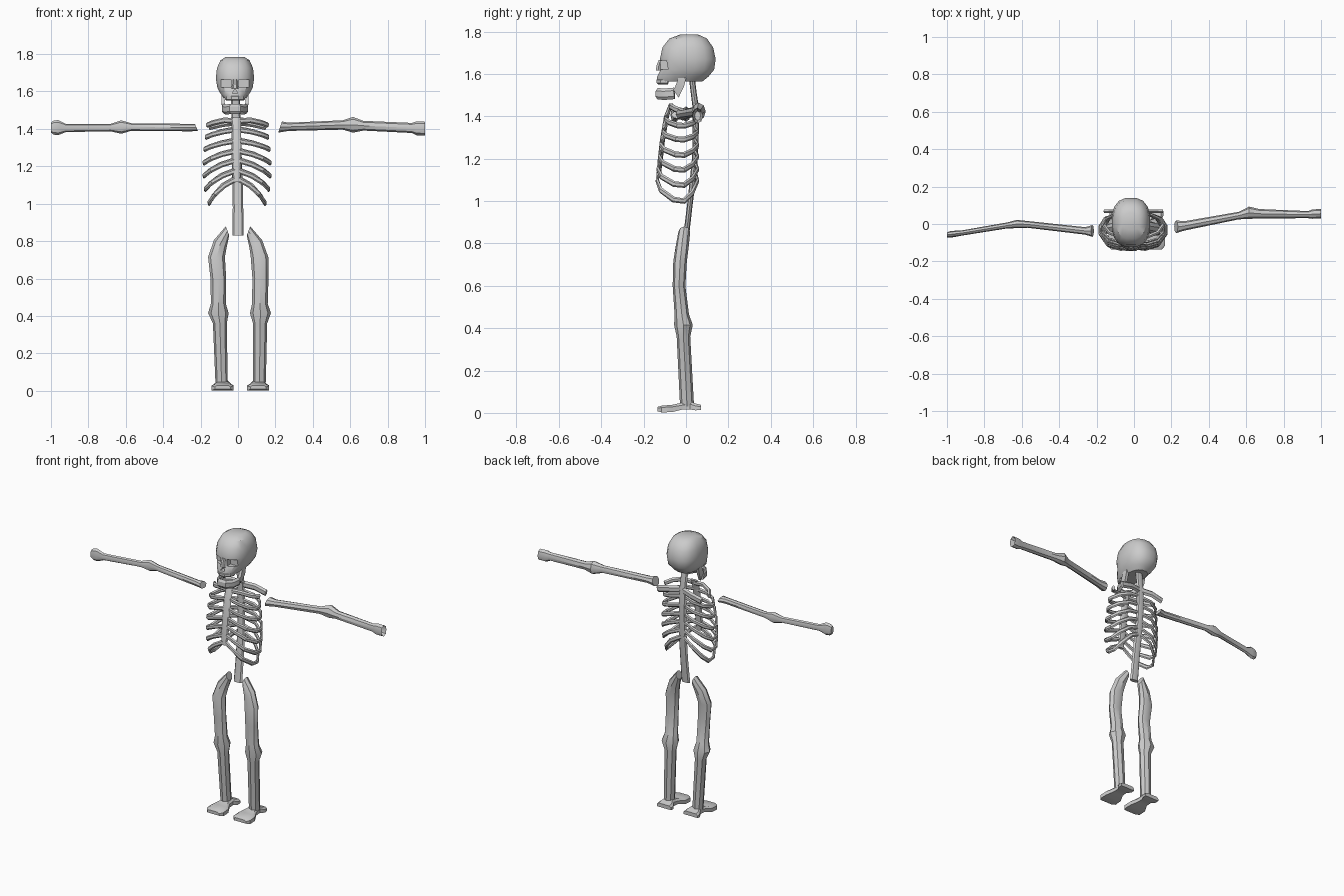
import bpy, bmesh
from math import sin, cos, pi, copysign
from mathutils import Vector


def loft(name, rings):
    """Skin a list of equal-length point rings and cap both ends."""
    bm = bmesh.new()
    rows = [[bm.verts.new(p) for p in r] for r in rings]
    n = len(rows[0])
    for a, b in zip(rows, rows[1:]):
        for i in range(n):
            j = (i + 1) % n
            bm.faces.new((a[i], a[j], b[j], b[i]))
    bm.faces.new(rows[0])
    bm.faces.new(rows[-1])
    bmesh.ops.recalc_face_normals(bm, faces=bm.faces)
    me = bpy.data.meshes.new(name)
    bm.to_mesh(me)
    bm.free()
    ob = bpy.data.objects.new(name, me)
    bpy.context.collection.objects.link(ob)
    return ob


def limb(name, stations, u, v, axis, n=8):
    """Stations: x, y, z, half u, half v, optional axial tilt."""
    u, v, axis = Vector(u), Vector(v), Vector(axis)
    rings = []
    for x, y, z, a, b, *t in stations:
        tilt = t[0] if t else 0
        rings.append([Vector((x, y, z)) + u * a * cos(2 * pi * i / n)
                      + v * b * sin(2 * pi * i / n)
                      + axis * tilt * cos(2 * pi * i / n) for i in range(n)])
    return loft(name, rings)


def sweep(name, pts, thick, high, n=6):
    """Flat bar following a path, kept upright."""
    pts = [Vector(p) for p in pts]
    rings = []
    for k, p in enumerate(pts):
        t = pts[min(k + 1, len(pts) - 1)] - pts[max(k - 1, 0)]
        side = t.cross(Vector((0, 0, 1))).normalized()
        up = side.cross(t).normalized()
        rings.append([p + side * thick * cos(2 * pi * (i + .5) / n)
                      + up * high * sin(2 * pi * (i + .5) / n) for i in range(n)])
    return loft(name, rings)


def box(name, lo, hi):
    rings = [[(lo[0], lo[1], z), (hi[0], lo[1], z), (hi[0], hi[1], z), (lo[0], hi[1], z)]
             for z in (lo[2], hi[2])]
    return loft(name, rings)


X, Y, Z = (1, 0, 0), (0, 1, 0), (0, 0, 1)
HX = -.016  # head centre line


# skull: height, half width, front, back
def oval(z, w, f, b, n=16, e=.8):
    c, h = (f + b) / 2, (b - f) / 2
    pts = []
    for i in range(n):
        cx, sy = cos(2 * pi * (i + .5) / n), sin(2 * pi * (i + .5) / n)
        pts.append((HX + w * copysign(abs(cx) ** e, cx), c + h * copysign(abs(sy) ** e, sy), z))
    return pts


skull = loft("skull", [oval(*r) for r in (
    (1.785, .05, -.03, .06), (1.767, .079, -.08, .1), (1.725, .098, -.113, .13),
    (1.67, .104, -.125, .142), (1.62, .096, -.122, .135),
    (1.587, .078, -.138, .108), (1.565, .06, -.138, .08))])

# eye sockets and nose opening
cutters = [box("eye_cutter", (HX + a, -.2, 1.62), (HX + b, -.085, 1.664))
           for a, b in ((-.075, -.022), (.022, .075))]
cutters.append(loft("nose_cutter", [[(HX - .016, y, 1.588), (HX + .016, y, 1.588), (HX, y, 1.616)]
                                    for y in (-.2, -.1)]))
for c in cutters:
    m = skull.modifiers.new("cut", "BOOLEAN")
    m.operation, m.object, m.solver = "DIFFERENCE", c, "EXACT"
    c.hide_render = True
    c.hide_set(True)

# nasal bone, upper teeth, jaw
limb("nasal_bone", [(HX, -.12, 1.665, .012, .01), (HX, -.128, 1.64, .012, .013),
                    (HX, -.132, 1.615, .018, .012)], X, Y, Z, 6)
sweep("upper_teeth", [(HX + x, y, 1.565) for x, y in
                      ((-.046, -.085), (-.038, -.115), (-.016, -.132),
                       (.016, -.132), (.038, -.115), (.046, -.085))], .01, .014)
jaw = [(.063, -.015, 1.59), (.064, -.03, 1.54), (.06, -.055, 1.508),
       (.05, -.1, 1.504), (.024, -.134, 1.506)]
half = [(.015, .02), (.014, .023), (.012, .026), (.012, .026), (.012, .026)]
for s, side in ((-1, "left"), (1, "right")):
    rings = [[(HX + s * (x - .009), y - h * .9, z - (.026 if k == 2 else 0)),
              (HX + s * (x + .009), y - h * .9, z - (.026 if k == 2 else 0)),
              (HX + s * (x + .009), y + h * .9, z), (HX + s * (x - .009), y + h * .9, z)]
             for k, ((x, y, z), (_, h)) in enumerate(zip(jaw[:2], half))]
    rings.append([(HX + s * (.06 + d), y, z) for d, y, z in
                  ((-.009, -.06, 1.525), (.007, -.06, 1.525), (.004, -.035, 1.488), (-.011, -.035, 1.488))])
    loft("jaw_branch_" + side, rings)
sweep("jaw", [(HX + s * x, y, z) for s, row in ((-1, jaw[2:]), (1, jaw[:1:-1])) for x, y, z in row],
      .012, .027)

# spine and breastbone
limb("spine", [(-.014, .028, 1.58, .025, .014), (-.012, .035, 1.52, .024, .014),
               (-.01, .046, 1.44, .025, .015), (-.008, .046, 1.3, .026, .014),
               (-.005, .042, 1.2, .027, .014), (-.002, .032, 1.1, .028, .014),
               (0, .018, .98, .028, .013), (0, 0, .83, .03, .014)], X, Y, Z)
limb("breastbone", [(-.01, -.07, 1.46, .027, .01), (-.009, -.092, 1.4, .026, .012),
                    (-.008, -.112, 1.28, .026, .012), (-.007, -.122, 1.19, .026, .012),
                    (-.006, -.13, 1.115, .02, .01)], X, Y, Z)

# ribs: centre z, outer z, front y, outer x
ribs = [(1.395, 1.355, -.09, .165), (1.335, 1.29, -.102, .172), (1.28, 1.217, -.112, .177),
        (1.23, 1.147, -.12, .177), (1.175, 1.075, -.126, .17), (1.13, 1.0, -.13, .15)]
for k, (zc, zo, yf, w) in enumerate(ribs):
    d = zc - zo
    for s, side in ((-1, "left"), (1, "right")):
        path = [(.01, yf, zc), (w * .45, yf - .006, zc - d * .25), (w * .78, yf + .01, zc - d * .6),
                (w, yf * .45, zo + d * .05), (w, -.01, zo), (w * .85, .03, zo + d * .3),
                (w * .5, .055, zc - d * .25), (.01, .042, zc + .005)]
        sweep(f"rib_{k + 1}_{side}", [(s * x - .005, y, z) for x, y, z in path], .008, .014)

# collar bones and shoulder blades
for s, side in ((-1, "left"), (1, "right")):
    sweep("collar_bone_" + side, [(s * x - .003, y, z) for x, y, z in
          ((.01, -.072, 1.442), (.07, -.07, 1.446), (.13, -.045, 1.432), (.16, -.005, 1.42))], .011, .015)
    sweep("shoulder_blade_" + side, [(s * x - .003, y, z) for x, y, z in
          ((.01, .048, 1.44), (.08, .068, 1.432), (.155, .068, 1.415))], .012, .022)

# arms
limb("arm_left", [(-.222, -.037, 1.407, .019, .032, -.008), (-.26, -.037, 1.407, .02, .02),
                  (-.57, -.002, 1.41, .02, .018), (-.625, 0, 1.41, .036, .022),
                  (-.68, -.008, 1.407, .02, .016), (-.92, -.048, 1.405, .022, .014),
                  (-.96, -.053, 1.407, .04, .017), (-.985, -.056, 1.407, .038, .017),
                  (-1, -.058, 1.407, .027, .013)], Z, Y, X)
limb("arm_right", [(.225, -.015, 1.41, .03, .034, .01), (.27, -.01, 1.411, .022, .025),
                   (.56, .045, 1.421, .025, .02), (.615, .06, 1.422, .042, .033),
                   (.67, .055, 1.417, .026, .025), (.93, .05, 1.405, .027, .019),
                   (.955, .053, 1.403, .037, .025), (1, .055, 1.402, .036, .025),
                   (.96, .055, 1.402, .022, .014)], Z, Y, X)

# legs: hip, thigh, knee, shin, ankle
legs = {
    "left": [(-.056, -.008, .855, .009, .028, -.025), (-.095, -.018, .785, .034, .031, -.02),
             (-.115, -.028, .715, .045, .032), (-.105, -.033, .6, .042, .03),
             (-.105, -.02, .465, .04, .034), (-.105, -.012, .415, .055, .044),
             (-.097, -.012, .36, .037, .032), (-.088, .004, .05, .033, .033)],
    "right": [(.056, -.008, .855, .009, .028, .025), (.095, -.018, .785, .034, .031, .02),
              (.115, -.028, .715, .047, .032), (.12, -.033, .6, .043, .03),
              (.117, -.02, .465, .042, .034), (.12, -.012, .415, .056, .044),
              (.118, -.012, .36, .038, .032), (.115, .004, .05, .034, .033)]}
for side, st in legs.items():
    limb("leg_" + side, st + [(st[-1][0], .004, .03, .03, .03)], X, Y, Z)

# feet: y, half width, bottom, top
for side, x in (("left", -.082), ("right", .108)):
    loft("foot_" + side, [[(x - w, y, lo), (x + w, y, lo), (x + w, y, hi * .75), (x + w * .75, y, hi),
                           (x - w * .75, y, hi), (x - w, y, hi * .75)] for y, w, lo, hi in (
        (-.135, .042, .008, .028), (-.115, .059, .002, .034), (-.065, .058, .004, .038),
        (-.02, .036, .015, .048), (.02, .034, .016, .055), (.045, .05, .012, .044), (.07, .05, .014, .038))])

# smooth shading with crisp edges
for ob in bpy.context.collection.objects:
    if not ob.hide_render:
        ob.select_set(True)
        bpy.context.view_layer.objects.active = ob
bpy.ops.object.shade_smooth_by_angle(angle=.6)
